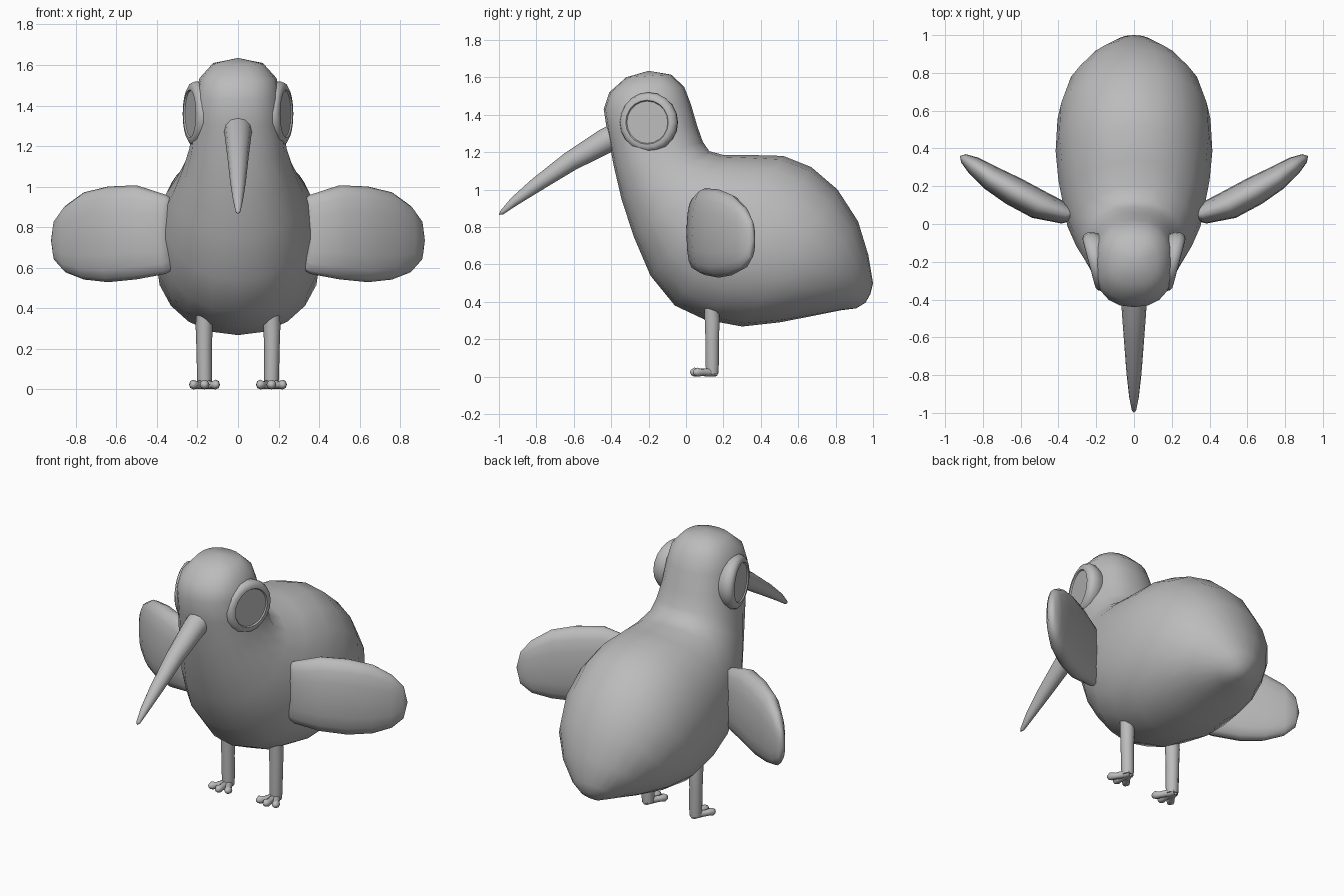
import bpy, bmesh, math
from mathutils import Vector

if "Cube" in bpy.data.objects:
    bpy.data.objects.remove(bpy.data.objects["Cube"])

grey = bpy.data.materials.new("plain grey")
grey.diffuse_color = (0.5, 0.5, 0.5, 1)
grey.use_nodes = True
grey.node_tree.nodes["Principled BSDF"].inputs["Base Color"].default_value = grey.diffuse_color


def ring(c, u, v, n=16, p=1.0):
    """Closed oval around c with half axes u and v; p < 1 makes it squarer."""
    pts = []
    for i in range(n):
        a = 2 * math.pi * i / n
        cs, sn = math.cos(a), math.sin(a)
        cs = math.copysign(abs(cs) ** p, cs)
        sn = math.copysign(abs(sn) ** p, sn)
        pts.append(Vector(c) + Vector(u) * cs + Vector(v) * sn)
    return pts


def loft(name, rings, mirror=False, start=None, end=None, angle=60):
    """Skin a list of rings, closing the ends with a face or a tip point."""
    bm = bmesh.new()
    loops = [[bm.verts.new(p) for p in r] for r in rings]
    n = len(loops[0])
    for a, b in zip(loops, loops[1:]):
        for i in range(n):
            j = (i + 1) % n
            bm.faces.new((a[i], a[j], b[j], b[i]))
    for loop, tip in ((loops[0], start), (loops[-1], end)):
        if tip is None:
            bm.faces.new(loop)
        else:
            t = bm.verts.new(tip)
            for i in range(n):
                bm.faces.new((loop[i], loop[(i + 1) % n], t))
    bmesh.ops.recalc_face_normals(bm, faces=bm.faces)
    mesh = bpy.data.meshes.new(name)
    bm.to_mesh(mesh)
    bm.free()
    mesh.materials.append(grey)
    ob = bpy.data.objects.new(name, mesh)
    bpy.context.collection.objects.link(ob)
    bpy.ops.object.select_all(action='DESELECT')
    ob.select_set(True)
    bpy.context.view_layer.objects.active = ob
    bpy.ops.object.shade_smooth_by_angle(angle=math.radians(angle))
    if mirror:
        ob.modifiers.new("mirror", 'MIRROR')
    return ob


def tube(name, path, n=10, mirror=False, start=None, end=None):
    """Round limb through (x, y, z, radius) points."""
    pts = [Vector(p[:3]) for p in path]
    rings = []
    for i, p in enumerate(path):
        t = (pts[min(i + 1, len(pts) - 1)] - pts[max(i - 1, 0)]).normalized()
        side = Vector((1, 0, 0))
        u = (side - t * side.dot(t)).normalized()
        rings.append(ring(pts[i], u * p[3], t.cross(u) * p[3], n))
    return loft(name, rings, mirror, start, end)


# Body: front/belly point, back point (y, z each) and half width, head to tail
sections = [
    (-.32, 1.60, -.08, 1.615, .125), (-.41, 1.52, -.01, 1.55, .19),
    (-.44, 1.43, .025, 1.46, .21), (-.42, 1.30, .06, 1.34, .22),
    (-.385, 1.12, .09, 1.255, .24), (-.345, .95, .125, 1.205, .275),
    (-.28, .75, .20, 1.185, .32), (-.19, .54, .34, 1.185, .37),
    (-.06, .38, .52, 1.18, .40), (.10, .305, .67, 1.12, .415),
    (.30, .268, .81, 1.0, .405), (.50, .29, .92, .83, .35),
    (.68, .325, .975, .65, .25), (.83, .355, 1.0, .50, .13),
    (.91, .365, .985, .44, .06),
]
rings = []
for k, (ay, az, by, bz, w) in enumerate(sections):
    mid = (0, (ay + by) / 2, (az + bz) / 2)
    half = (0, (by - ay) / 2, (bz - az) / 2)
    rings.append(ring(mid, (w, 0, 0), half, 20, .85 if k < 5 else .95))
loft("body", rings, start=(0, -.2, 1.635), end=(0, .96, .395))

# Beak
tube("beak", [(0, -.35, 1.295, .072), (0, -.43, 1.26, .067), (0, -.62, 1.15, .053),
              (0, -.80, 1.025, .039), (0, -.92, .935, .025), (0, -.985, .877, .012)],
     n=12, end=(0, -1.0, .865))

# Eyes: round rim with a sunken flat disc, turned slightly forward
tilt = math.radians(15)
normal = Vector((math.cos(tilt), -math.sin(tilt), 0))
across = Vector((math.sin(tilt), math.cos(tilt), 0))
eye = Vector((.207, -.2, 1.36))
profile = [(.13, -.07), (.155, -.03), (.16, 0), (.152, .022), (.135, .032),
           (.118, .033), (.113, .026)]
loft("eye", [ring(eye + normal * h, across * r, (0, 0, r), 20) for r, h in profile],
     mirror=True, angle=40)

# Wings: x, y, middle height, half height, half thickness
wing = [
    (.325, .045, .765, .175, .035), (.355, .05, .765, .195, .055),
    (.50, .10, .775, .232, .078), (.64, .175, .765, .236, .078),
    (.76, .245, .757, .215, .066), (.85, .31, .742, .165, .048),
    (.903, .348, .735, .10, .025),
]
thick = Vector((-.5, .866, 0))
loft("wing", [ring((x, y, z), thick * t, (0, 0, h), 16, .85) for x, y, z, h, t in wing],
     mirror=True, end=(.922, .36, .735))

# Legs
tube("leg", [(.165, .14, .015, .034), (.165, .14, .06, .037), (.167, .14, .2, .038),
             (.167, .14, .31, .042), (.167, .135, .38, .04)], mirror=True)

# Feet: three forward toes with rounded tips
for name, dx, y in (("inner_toe", -.055, .05), ("middle_toe", 0, .035), ("outer_toe", .055, .05)):
    x = .165 + dx
    tube(name, [(.165, .165, .02, .018), (.165 + dx * .2, .13, .024, .023),
                (.165 + dx * .7, y + .035, .022, .019), (x, y + .01, .024, .024),
                (x + dx * .1, y - .008, .022, .014)],
         n=8, mirror=True, end=(x + dx * .15, y - .014, .021))
